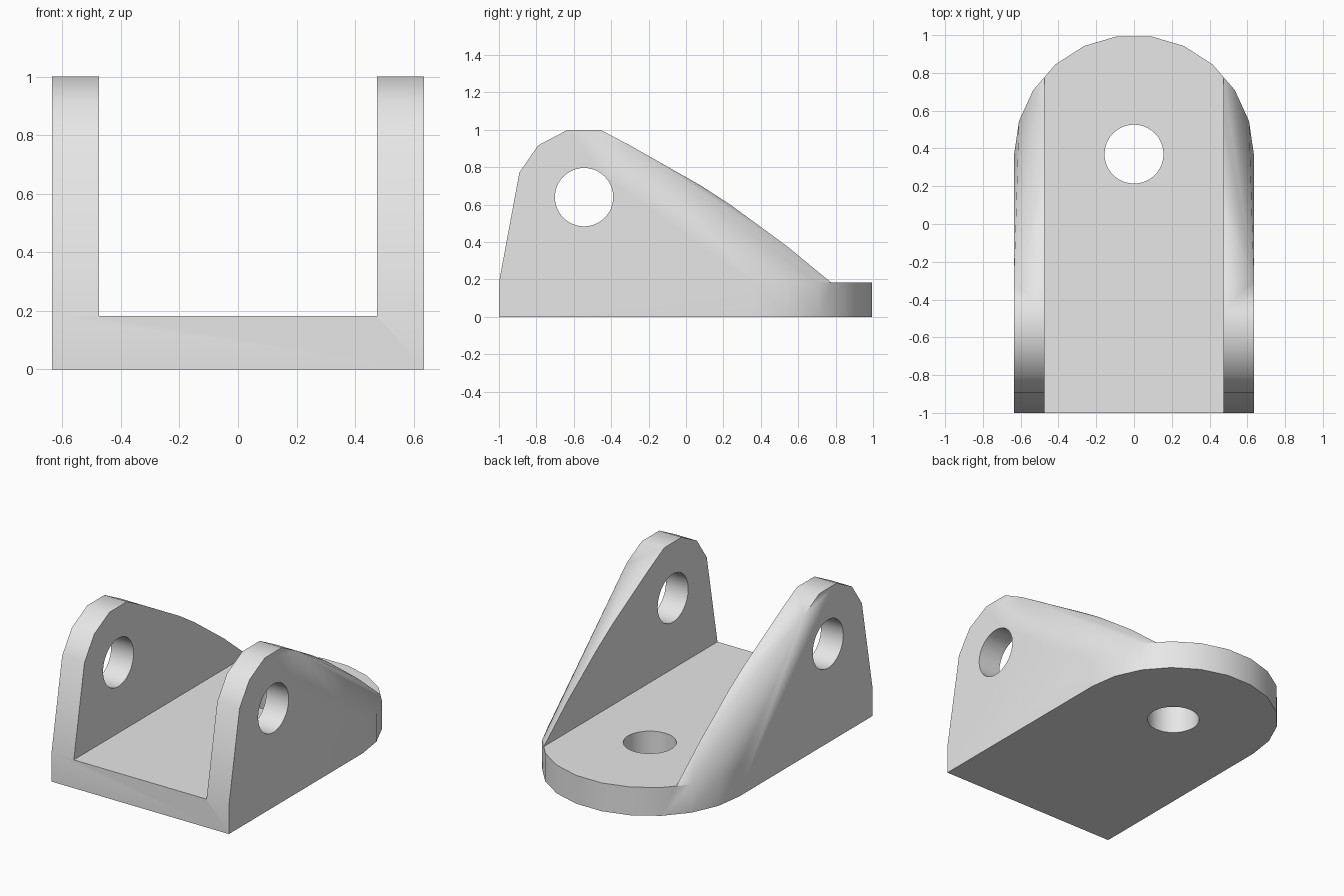
import bpy, bmesh, math
from mathutils import Matrix

if "Cube" in bpy.data.objects:
    bpy.data.objects.remove(bpy.data.objects["Cube"], do_unlink=True)

HALF_W, INNER_W = 0.635, 0.475      # outer and inner half widths
BASE_T = 0.183                      # base plate thickness
END_Y = 0.365                       # centre of rounded plate end
EAR_Y, EAR_Z, EAR_R = -0.545, 0.64, 0.37
HOLE_R = 0.156

grey = bpy.data.materials.new("plain_grey")
grey.use_nodes = True
grey.diffuse_color = (0.8, 0.8, 0.8, 1)
grey.node_tree.nodes["Principled BSDF"].inputs["Base Color"].default_value = (0.8, 0.8, 0.8, 1)


def make_object(name, bm):
    mesh = bpy.data.meshes.new(name)
    bm.to_mesh(mesh)
    bm.free()
    mesh.materials.append(grey)
    obj = bpy.data.objects.new(name, mesh)
    bpy.context.collection.objects.link(obj)
    return obj


def cylinder_cutter(name, centre, axis):
    bm = bmesh.new()
    turn = Matrix.Rotation(math.pi / 2, 4, "Y") if axis == "X" else Matrix()
    bmesh.ops.create_cone(bm, cap_ends=True, segments=48, radius1=HOLE_R,
                          radius2=HOLE_R, depth=2 if axis == "X" else 0.8,
                          matrix=Matrix.Translation(centre) @ turn)
    return make_object(name, bm)


# Solid body: hull around the rounded plate and the round ear profile
bm = bmesh.new()
for z in (0, BASE_T):
    for x in (-HALF_W, HALF_W):
        bm.verts.new((x, -1, z))
    for i in range(12):
        a = math.pi * i / 11
        bm.verts.new((HALF_W * math.cos(a), END_Y + HALF_W * math.sin(a), z))
for x in (-HALF_W, HALF_W):
    for i in range(13):
        a = -math.pi / 2 + math.tau * i / 13
        bm.verts.new((x, EAR_Y + EAR_R * math.cos(a), EAR_Z + EAR_R * math.sin(a)))
hull = bmesh.ops.convex_hull(bm, input=bm.verts[:])
loose = {v for v in hull["geom_interior"] + hull["geom_unused"]
         if isinstance(v, bmesh.types.BMVert)}
bmesh.ops.delete(bm, geom=list(loose), context="VERTS")
bmesh.ops.dissolve_limit(bm, angle_limit=0.005, verts=bm.verts[:], edges=bm.edges[:])
bmesh.ops.recalc_face_normals(bm, faces=bm.faces[:])
bracket = make_object("clevis_bracket", bm)

# Cutters: the slot between the ears, the pin hole and the plate hole
bm = bmesh.new()
bmesh.ops.create_cube(bm, size=1, matrix=Matrix.Translation((0, 0, BASE_T + 1))
                      @ Matrix.Diagonal((2 * INNER_W, 3, 2, 1)))
cutters = [make_object("slot_cutter", bm),
           cylinder_cutter("pin_hole_cutter", (0, EAR_Y, EAR_Z), "X"),
           cylinder_cutter("plate_hole_cutter", (0, 0.37, 0), "Z")]

bpy.ops.object.select_all(action="DESELECT")
bracket.select_set(True)
bpy.context.view_layer.objects.active = bracket
for cutter in cutters:
    cutter.hide_render = True
    cut = bracket.modifiers.new(cutter.name, "BOOLEAN")
    cut.operation = "DIFFERENCE"
    cut.solver = "EXACT"
    cut.object = cutter
    bpy.ops.object.modifier_apply(modifier=cut.name)
for cutter in cutters:
    bpy.data.objects.remove(cutter, do_unlink=True)

# Soft shading on the rounded faces, crisp main edges
bpy.ops.object.shade_smooth_by_angle(angle=math.radians(30))
